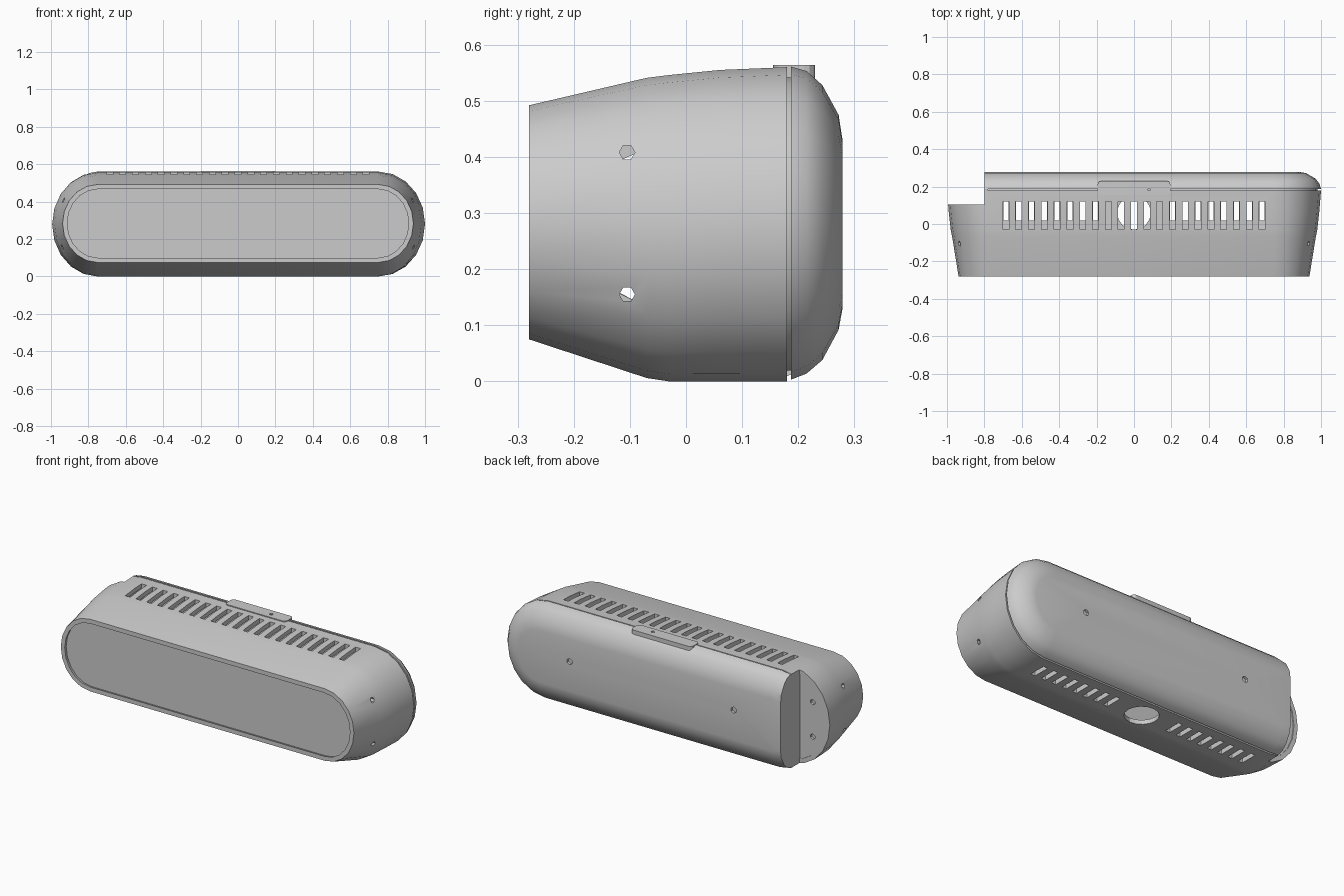
import bpy, bmesh, math
from mathutils import Matrix, Vector

if "Cube" in bpy.data.objects:
    bpy.data.objects.remove(bpy.data.objects["Cube"])

grey = bpy.data.materials.new("plain grey")
grey.diffuse_color = (0.6, 0.6, 0.6, 1)
grey.use_nodes = True
grey.node_tree.nodes["Principled BSDF"].inputs["Base Color"].default_value = grey.diffuse_color

# Profiles along depth: (y, half width, bottom z, top z)
SHELL = [(-0.28, 0.938, 0.075, 0.492), (-0.07, 0.972, 0.006, 0.541),
         (-0.03, 0.98, 0.0, 0.546), (0.06, 0.99, 0.0, 0.555), (0.18, 1.0, 0.0, 0.56)]
CAP = [(0.187, 1.0, 0.003, 0.561), (0.215, 0.992, 0.014, 0.553), (0.243, 0.97, 0.038, 0.528),
       (0.272, 0.92, 0.092, 0.475), (0.279, 0.88, 0.13, 0.43)]


def inset(rings, t):
    return [(y, hx - t, a + t, b - t) for y, hx, a, b in rings]


def ring_points(y, hx, z0, z1, n=5):
    """Low-poly rounded slot outline at depth y."""
    cx, cz, rz = 0.75, (z0 + z1) / 2, (z1 - z0) / 2
    pts = []
    for side in (1, -1):
        for i in range(2 * n + 1):
            a = -math.pi / 2 + math.pi * i / (2 * n)
            pts.append((side * (cx + (hx - cx) * math.cos(a)), y, cz + side * rz * math.sin(a)))
    return pts


def finish(name, bm):
    bmesh.ops.recalc_face_normals(bm, faces=bm.faces)
    me = bpy.data.meshes.new(name)
    bm.to_mesh(me)
    bm.free()
    ob = bpy.data.objects.new(name, me)
    me.materials.append(grey)
    bpy.context.collection.objects.link(ob)
    return ob


def loft(name, rings, closed=False):
    bm = bmesh.new()
    rows = [[bm.verts.new(p) for p in ring_points(*r)] for r in rings]
    k = len(rows[0])
    for i in range(len(rows) if closed else len(rows) - 1):
        a, b = rows[i], rows[(i + 1) % len(rows)]
        for j in range(k):
            bm.faces.new((a[j], a[(j + 1) % k], b[(j + 1) % k], b[j]))
    if not closed:
        bm.faces.new(rows[0])
        bm.faces.new(rows[-1])
    return finish(name, bm)


def add_box(bm, lo, hi):
    lo, hi = Vector(lo), Vector(hi)
    m = Matrix.Translation((lo + hi) / 2) @ Matrix.Diagonal((*(hi - lo), 1))
    bmesh.ops.create_cube(bm, size=1, matrix=m)


def box(name, lo, hi):
    bm = bmesh.new()
    add_box(bm, lo, hi)
    return finish(name, bm)


def add_hole(bm, pos, r, depth, axis, seg):
    rot = {'X': Matrix.Rotation(math.pi / 2, 4, 'Y'), 'Y': Matrix.Rotation(math.pi / 2, 4, 'X'),
           'Z': Matrix.Identity(4)}[axis]
    bmesh.ops.create_cone(bm, cap_ends=True, segments=seg, radius1=r, radius2=r, depth=depth,
                          matrix=Matrix.Translation(pos) @ rot)


def boolean(ob, cutter, op='DIFFERENCE', remove=True):
    m = ob.modifiers.new("cut", 'BOOLEAN')
    m.object, m.operation, m.solver = cutter, op, 'EXACT'
    bpy.context.view_layer.objects.active = ob
    bpy.ops.object.modifier_apply(modifier=m.name)
    if remove:
        bpy.data.objects.remove(cutter)


# Main hollow parts
shell = loft("front_shell", SHELL + inset(SHELL, 0.025)[::-1], closed=True)
cap = loft("back_cover", CAP[::-1] + inset([CAP[0], (0.25, 0.95, 0.05, 0.515)], 0.025))
lip_o = [(0.15, 0.985, 0.015, 0.545), (0.205, 0.978, 0.022, 0.54)]
lip = loft("seam_lip", lip_o + inset(lip_o, 0.02)[::-1], closed=True)

# Missing back corner on the left
corner = box("corner_cutter", (-1.2, 0.105, -0.2), (-0.8, 0.5, 0.8))
for ob in (shell, cap, lip):
    boolean(ob, corner, remove=False)
bpy.data.objects.remove(corner)

# Walls closing that corner
end_wall = loft("corner_side_wall", inset(SHELL + CAP, 0.004))
boolean(end_wall, box("keep", (-0.8, 0.085, -0.2), (-0.78, 0.265, 0.8)), 'INTERSECT')
end_plate = loft("corner_back_plate", inset(SHELL + CAP, 0.004))
boolean(end_plate, box("keep", (-1.2, 0.075, -0.2), (-0.785, 0.1, 0.8)), 'INTERSECT')

# Recessed front panel
y, hx, a, b = SHELL[0]
panel = loft("front_panel", inset([(-0.262, hx, a, b), (-0.245, hx, a, b)], 0.02))

# Vent slots top and bottom, with a round port in the bottom row
bm = bmesh.new()
for i in range(-10, 11):
    x = i * 0.0685
    add_box(bm, (x - 0.016, -0.03, 0.4), (x + 0.016, 0.12, 0.7))
    if abs(i) > 2:
        add_box(bm, (x - 0.014, 0.02, -0.1), (x + 0.014, 0.12, 0.1))
add_hole(bm, (0, 0.06, 0), 0.09, 0.2, 'Z', 16)
# Side screw holes
for s in (1, -1):
    for z in (0.155, 0.408):
        add_hole(bm, (s * 0.945, -0.105, z), 0.014, 0.07, 'X', 6)
boolean(shell, finish("slot_cutter", bm))

# Screw holes in the back cover and the corner plate
bm = bmesh.new()
for x in (-0.5, 0.55):
    add_hole(bm, (x, 0.28, 0.3), 0.018, 0.03, 'Y', 6)
boolean(cap, finish("hole_cutter", bm))
bm = bmesh.new()
for z in (0.18, 0.38):
    add_hole(bm, (-0.88, 0.1, z), 0.016, 0.03, 'Y', 6)
boolean(end_plate, finish("hole_cutter", bm))

# Latch tab over the seam
latch = box("latch_tab", (-0.195, 0.155, 0.535), (0.195, 0.23, 0.564))
bm = bmesh.new()
bm.from_mesh(latch.data)
upright = [e for e in bm.edges if abs(e.verts[0].co.z - e.verts[1].co.z) > 0.01]
bmesh.ops.bevel(bm, geom=upright, offset=0.02, segments=3, affect='EDGES', profile=0.5)
bm.to_mesh(latch.data)
bm.free()
bm = bmesh.new()
add_hole(bm, (0.08, 0.19, 0.565), 0.01, 0.03, 'Z', 8)
boolean(latch, finish("pin_cutter", bm))

# Smooth the curved shells, keep hard edges
for ob in (shell, cap, lip):
    bpy.ops.object.select_all(action='DESELECT')
    ob.select_set(True)
    bpy.context.view_layer.objects.active = ob
    bpy.ops.object.shade_smooth_by_angle(angle=math.radians(28))
